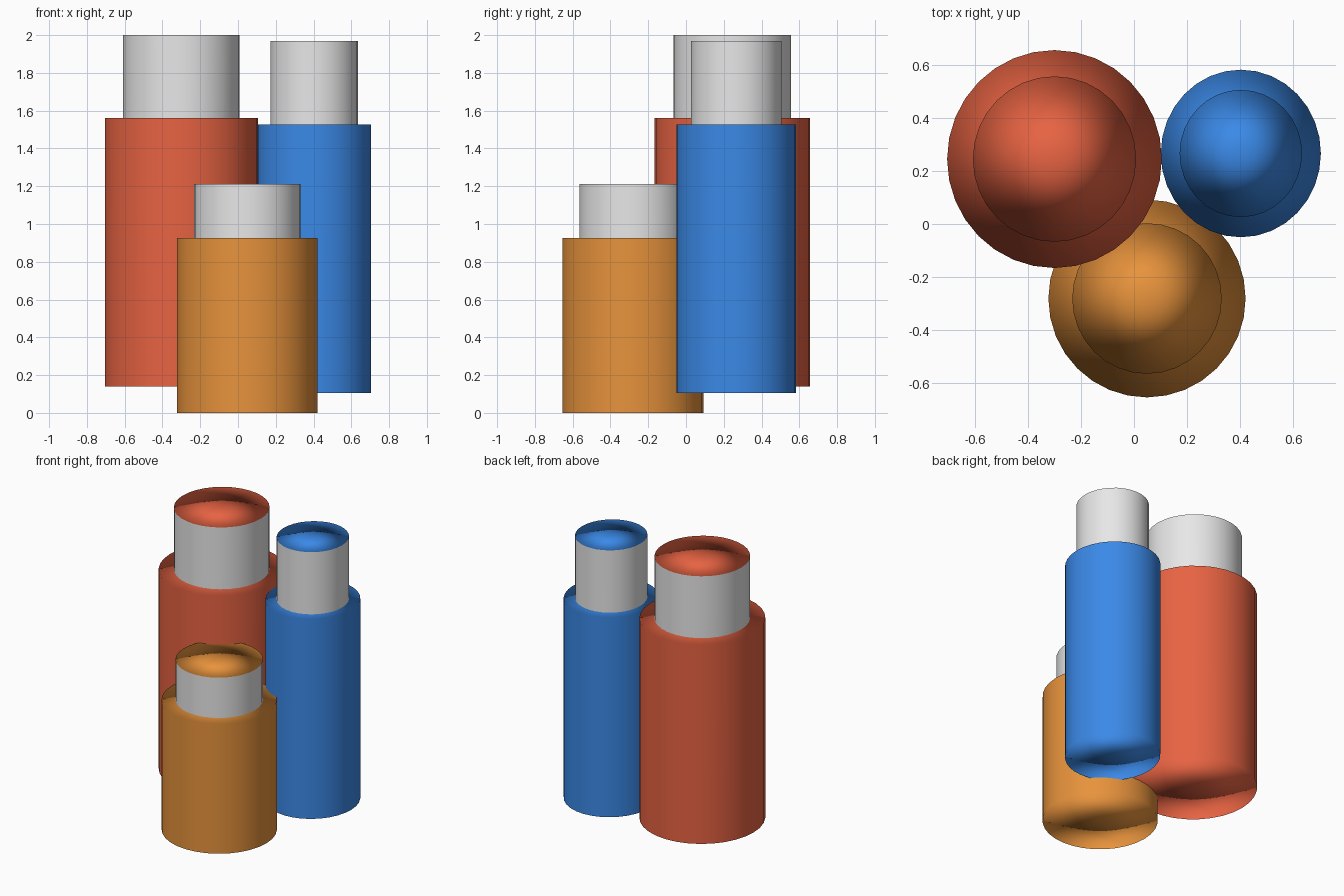
import bpy, math
from mathutils import Vector

if "Cube" in bpy.data.objects:
    bpy.data.objects.remove(bpy.data.objects["Cube"])

SIDES = 32


def material(name, rgb):
    m = bpy.data.materials.new(name)
    m.diffuse_color = (*rgb, 1)
    m.use_nodes = True
    m.node_tree.nodes["Principled BSDF"].inputs["Base Color"].default_value = m.diffuse_color
    return m


RED = material("brick red", (0.80, 0.125, 0.055))
BLUE = material("bright blue", (0.043, 0.25, 0.80))
ORANGE = material("amber orange", (0.80, 0.29, 0.045))
WHITE = material("white", (0.80, 0.80, 0.80))


def drum(name, centre, radii, z0, z1, side, ends):
    """Upright oval cylinder with fanned ends and softly rounded shading."""
    bottom, top = 2 * SIDES, 2 * SIDES + 1
    ring = [(math.cos(2 * math.pi * i / SIDES), math.sin(2 * math.pi * i / SIDES))
            for i in range(SIDES)]
    verts = [(radii[0] * c, radii[1] * s, z) for z in (z0, z1) for c, s in ring]
    verts += [(0, 0, z0), (0, 0, z1)]
    faces = []
    for i in range(SIDES):
        j = (i + 1) % SIDES
        faces += [(i, j, j + SIDES, i + SIDES),
                  (j, i, bottom), (i + SIDES, j + SIDES, top)]
    mesh = bpy.data.meshes.new(name)
    mesh.from_pydata(verts, [], faces)
    mesh.materials.append(side)
    mesh.materials.append(ends)
    for p in mesh.polygons:
        p.use_smooth = True
        p.material_index = 1 if len(p.vertices) == 3 else 0
    # Rims shade outward, end centres shade straight up or down
    normals = [Vector((c, s, 0)) for c, s in ring] * 2
    normals += [Vector((0, 0, -1)), Vector((0, 0, 1))]
    mesh.normals_split_custom_set_from_vertices(normals)
    obj = bpy.data.objects.new(name, mesh)
    obj.location = (centre[0], centre[1], 0)
    bpy.context.collection.objects.link(obj)
    return obj


def bottle(name, colour, centre, body_radii, neck_radii, z0, shoulder, z1):
    # Coloured body, then a white neck band with a coloured lid
    drum(name + "_body", centre, body_radii, z0, shoulder, colour, colour)
    drum(name + "_neck", centre, neck_radii, shoulder, z1, WHITE, colour)


bottle("tall_red", RED, (-0.30, 0.245), (0.405, 0.411), (0.308, 0.312), 0.14, 1.56, 2.0)
bottle("slim_blue", BLUE, (0.403, 0.266), (0.302, 0.316), (0.231, 0.24), 0.105, 1.527, 1.97)
bottle("short_orange", ORANGE, (0.049, -0.281), (0.372, 0.373), (0.282, 0.284), 0.0, 0.925, 1.212)
